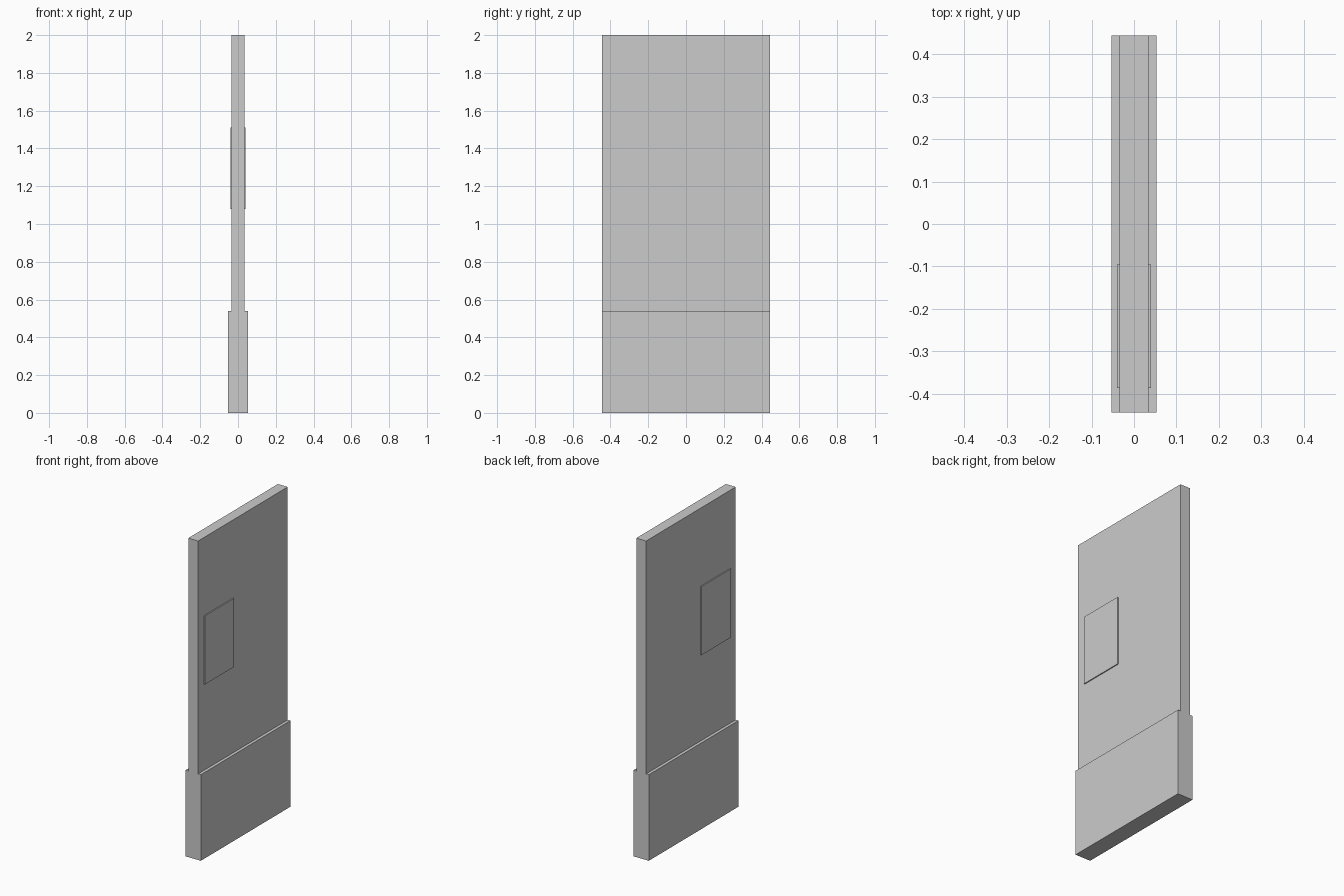
import bpy

if "Cube" in bpy.data.objects:
    bpy.data.objects.remove(bpy.data.objects["Cube"])

HALF_WIDTH = 0.444


def make_object(name, verts, faces):
    mesh = bpy.data.meshes.new(name)
    mesh.from_pydata(verts, [], faces)
    obj = bpy.data.objects.new(name, mesh)
    bpy.context.collection.objects.link(obj)
    return obj


def extrude_profile(name, profile, y0, y1):
    """Extrude a closed (x, z) outline along y."""
    n = len(profile)
    verts = [(x, y, z) for y in (y0, y1) for x, z in profile]
    sides = [(i, i + n, (i + 1) % n + n, (i + 1) % n) for i in range(n)]
    caps = [tuple(range(n)), tuple(reversed(range(n, 2 * n)))]
    return make_object(name, verts, sides + caps)


# Door slab with thicker kick section, one stepped outline
right = [(0.053, 0.0), (0.053, 0.54), (0.034, 0.54), (0.034, 2.0)]
outline = right + [(-x, z) for x, z in reversed(right)]
extrude_profile("door_slab", outline, -HALF_WIDTH, HALF_WIDTH)

# Raised window panel, mirrored onto both faces of the door
pane = [(0.033, 1.08), (0.0405, 1.08), (0.0405, 1.51), (0.033, 1.51)]
window = extrude_profile("window_panel", pane, -0.387, -0.096)
mirror = window.modifiers.new("both_faces", 'MIRROR')
mirror.use_axis = (True, False, False)
